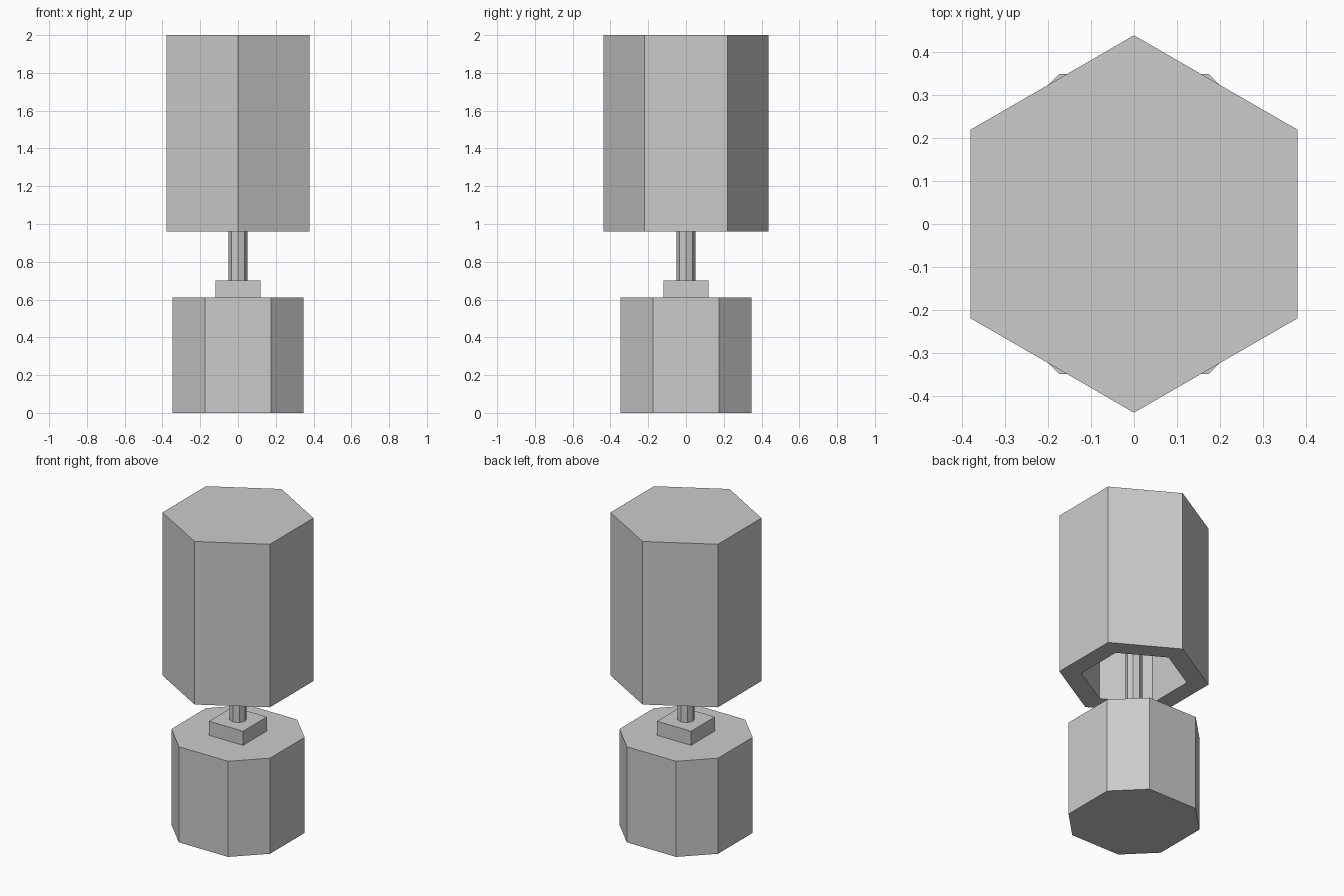
import bpy
import bmesh
from math import cos, sin, tau

cube = bpy.data.objects.get("Cube")
if cube:
    bpy.data.objects.remove(cube, do_unlink=True)

grey = bpy.data.materials.new("plain grey")
grey.use_nodes = True
colour = (0.6, 0.6, 0.6, 1)
grey.diffuse_color = colour
grey.node_tree.nodes["Principled BSDF"].inputs["Base Color"].default_value = colour


def ring(sides, radius, turn=0.0):
    """Corners of a regular polygon; turn is in fractions of a full circle."""
    return [(radius * cos(tau * (i / sides + turn)),
             radius * sin(tau * (i / sides + turn))) for i in range(sides)]


def loft(name, sections):
    """Closed solid through a list of (outline, height) sections."""
    bm = bmesh.new()
    loops = [[bm.verts.new((x, y, z)) for x, y in outline]
             for outline, z in sections]
    for low, high in zip(loops, loops[1:]):
        for i in range(len(low)):
            bm.faces.new((low[i - 1], low[i], high[i], high[i - 1]))
    bm.faces.new(loops[0])
    bm.faces.new(loops[-1])
    bmesh.ops.recalc_face_normals(bm, faces=bm.faces)
    mesh = bpy.data.meshes.new(name)
    bm.to_mesh(mesh)
    bm.free()
    mesh.materials.append(grey)
    obj = bpy.data.objects.new(name, mesh)
    bpy.context.collection.objects.link(obj)
    return obj


# Base: square column with cut corners
half, cut = 0.348, 0.174
corners = [(half, -cut), (half, cut), (cut, half), (-cut, half)]
corners += [(-x, -y) for x, y in corners]
loft("base", [(corners, 0), (corners, 0.61)])

# Square collar on the base
square = ring(4, 0.12 * 2 ** 0.5, 1 / 8)
loft("collar", [(square, 0.61), (square, 0.70)])

# Hollow hexagonal shade, open below
outer = ring(6, 0.438, 1 / 12)
inner = ring(6, 0.31, 1 / 12)
ceiling = 1.89
loft("shade", [(inner, ceiling), (inner, 0.96), (outer, 0.96), (outer, 2)])

# Thin eight-sided stem reaching up into the shade
octagon = ring(8, 0.05)
loft("stem", [(octagon, 0.70), (octagon, ceiling)])
